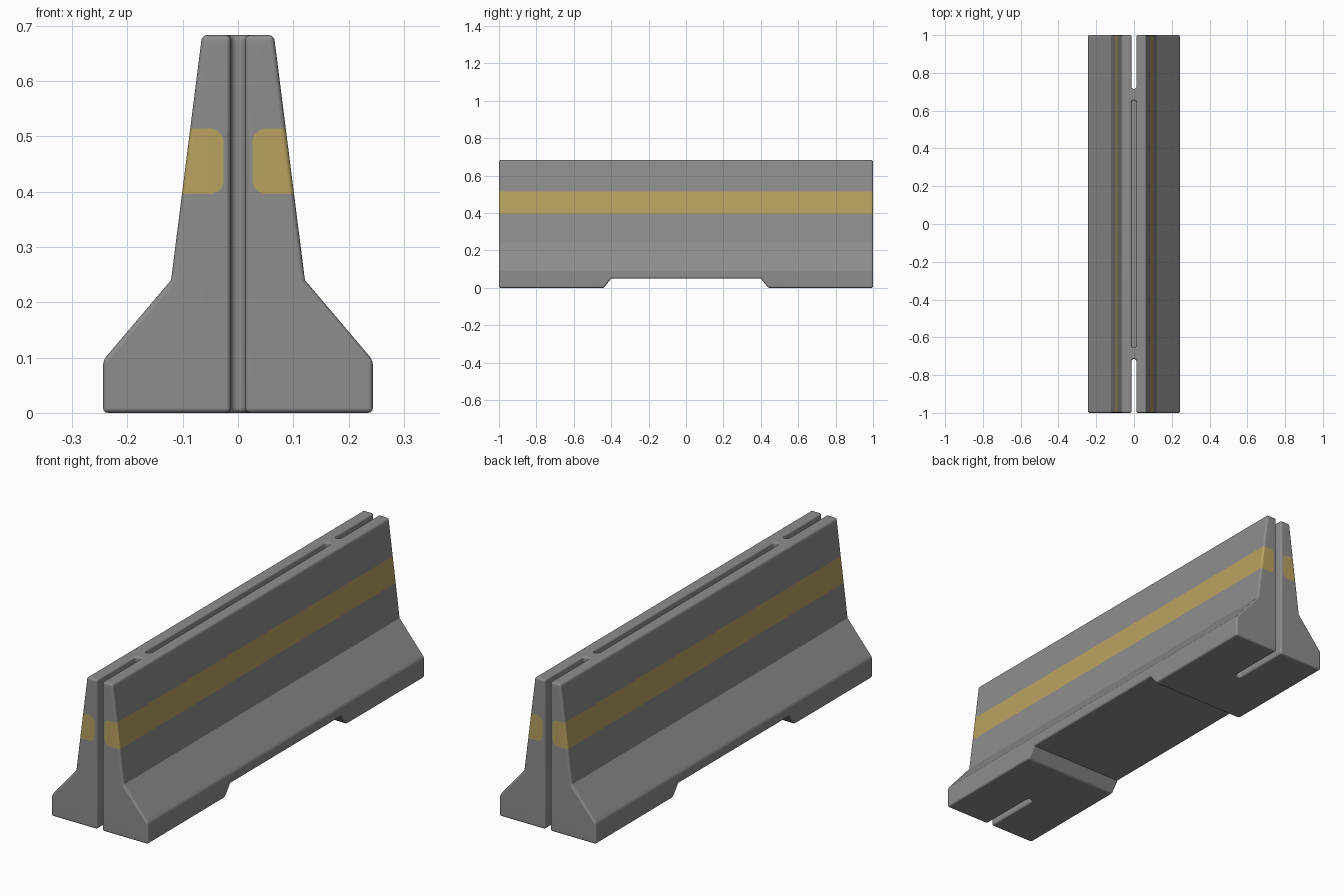
import bpy, bmesh, math
from mathutils import Vector

if "Cube" in bpy.data.objects:
    bpy.data.objects.remove(bpy.data.objects["Cube"])


def material(name, rgb):
    m = bpy.data.materials.new(name)
    m.diffuse_color = (*rgb, 1)
    m.use_nodes = True
    m.node_tree.nodes["Principled BSDF"].inputs["Base Color"].default_value = m.diffuse_color
    return m


def prism(name, points, extrude):
    """Solid from a flat polygon swept along a vector."""
    bm = bmesh.new()
    face = bm.faces.new([bm.verts.new(p) for p in points])
    res = bmesh.ops.extrude_face_region(bm, geom=[face], use_keep_orig=True)
    moved = [g for g in res["geom"] if isinstance(g, bmesh.types.BMVert)]
    bmesh.ops.translate(bm, verts=moved, vec=extrude)
    bmesh.ops.recalc_face_normals(bm, faces=bm.faces)
    mesh = bpy.data.meshes.new(name)
    bm.to_mesh(mesh)
    bm.free()
    ob = bpy.data.objects.new(name, mesh)
    bpy.context.collection.objects.link(ob)
    return ob


def stadium(y0, y1, r, z, steps=8):
    """Plan outline of a slot with round ends at y0 and y1."""
    pts = []
    for cy, start in ((y1 - r, 0), (y0 + r, math.pi)):
        for i in range(steps + 1):
            a = start + math.pi * i / steps
            pts.append((r * math.cos(a), cy + r * math.sin(a), z))
    return pts


# Half of the barrier, mirrored later
profile = [(0, 0), (0.244, 0), (0.244, 0.095), (0.121, 0.24), (0.065, 0.683), (0, 0.683)]
barrier = prism("barrier_body", [(x, -1, z) for x, z in profile], (0, 2, 0))

# Cutters: end slots, top groove and the recess under the middle
cutters = [
    prism("slot_cutter_back", stadium(0.715, 1.2, 0.013, -0.1), (0, 0, 1)),
    prism("slot_cutter_front", stadium(-1.2, -0.715, 0.013, -0.1), (0, 0, 1)),
    prism("groove_cutter", stadium(-0.655, 0.655, 0.013, 0.643), (0, 0, 0.2)),
    prism("recess_cutter", [(-0.4, y, z) for y, z in
          ((-0.48, -0.05), (0.48, -0.05), (0.4, 0.05), (-0.4, 0.05))], (0.8, 0, 0)),
]
for c in cutters:
    c.hide_render = True
    mod = barrier.modifiers.new(c.name, 'BOOLEAN')
    mod.operation = 'DIFFERENCE'
    mod.solver = 'EXACT'
    mod.object = c
bpy.context.view_layer.update()
bm = bmesh.new()
bm.from_object(barrier, bpy.context.evaluated_depsgraph_get())
barrier.modifiers.clear()
for c in cutters:
    bpy.data.objects.remove(c)

# Open the mirror plane, then round the convex edges
bmesh.ops.remove_doubles(bm, verts=bm.verts, dist=1e-5)
seam = [f for f in bm.faces if all(abs(v.co.x) < 1e-4 for v in f.verts)]
bmesh.ops.delete(bm, geom=seam, context='FACES')
edges = [e for e in bm.edges if len(e.link_faces) == 2
         and e.calc_face_angle_signed(0) > math.radians(32)]
bmesh.ops.bevel(bm, geom=edges, offset=0.009, offset_type='OFFSET', segments=3,
                profile=0.5, affect='EDGES', clamp_overlap=False)

# Painted stripe: cut the band, with support cuts that keep the shading of the knee crisp
Z0, Z1, XIN, R = 0.396, 0.514, 0.026, 0.025
for z in (0.115, 0.225, 0.253, Z0, Z1, 0.66):
    bmesh.ops.bisect_plane(bm, geom=bm.verts[:] + bm.edges[:] + bm.faces[:],
                           plane_co=(0, 0, z), plane_no=(0, 0, 1))

# Round corners of the stripe beside the end slots
corners = []
for cz, sign in ((Z0 + R, -1), (Z1 - R, 1)):
    for deg in (0, 22.5, 45, 67.5):
        a = math.radians(deg)
        corners.append((Vector((XIN + R, 0, cz)), Vector((-math.cos(a), 0, sign * math.sin(a)))))


def in_band(f):
    return Z0 < f.calc_center_median().z < Z1


for centre, n in corners:
    faces = [f for f in bm.faces if in_band(f) and abs(f.normal.y) > 0.95
             and abs(f.calc_center_median().y) > 0.98]
    geom = set(faces)
    for f in faces:
        geom.update(f.edges)
        geom.update(f.verts)
    bmesh.ops.bisect_plane(bm, geom=list(geom), plane_co=centre + n * R, plane_no=n)

# Materials go on first, so the face colours are kept
barrier.data.materials.clear()
barrier.data.materials.append(material("concrete_grey", (0.27, 0.27, 0.27)))
barrier.data.materials.append(material("stripe_yellow", (0.485, 0.36, 0.118)))
for f in bm.faces:
    m = f.calc_center_median()
    f.material_index = int(in_band(f) and all(n.dot(m - c) < R for c, n in corners))
bm.to_mesh(barrier.data)
bm.free()

# Mirror to the full barrier and shade
mirror = barrier.modifiers.new("mirror", 'MIRROR')
mirror.merge_threshold = 0.0005
bpy.context.view_layer.objects.active = barrier
barrier.select_set(True)
bpy.ops.object.shade_smooth_by_angle(angle=math.radians(31))
weighted = barrier.modifiers.new("weighted_normals", 'WEIGHTED_NORMAL')
weighted.keep_sharp = True
